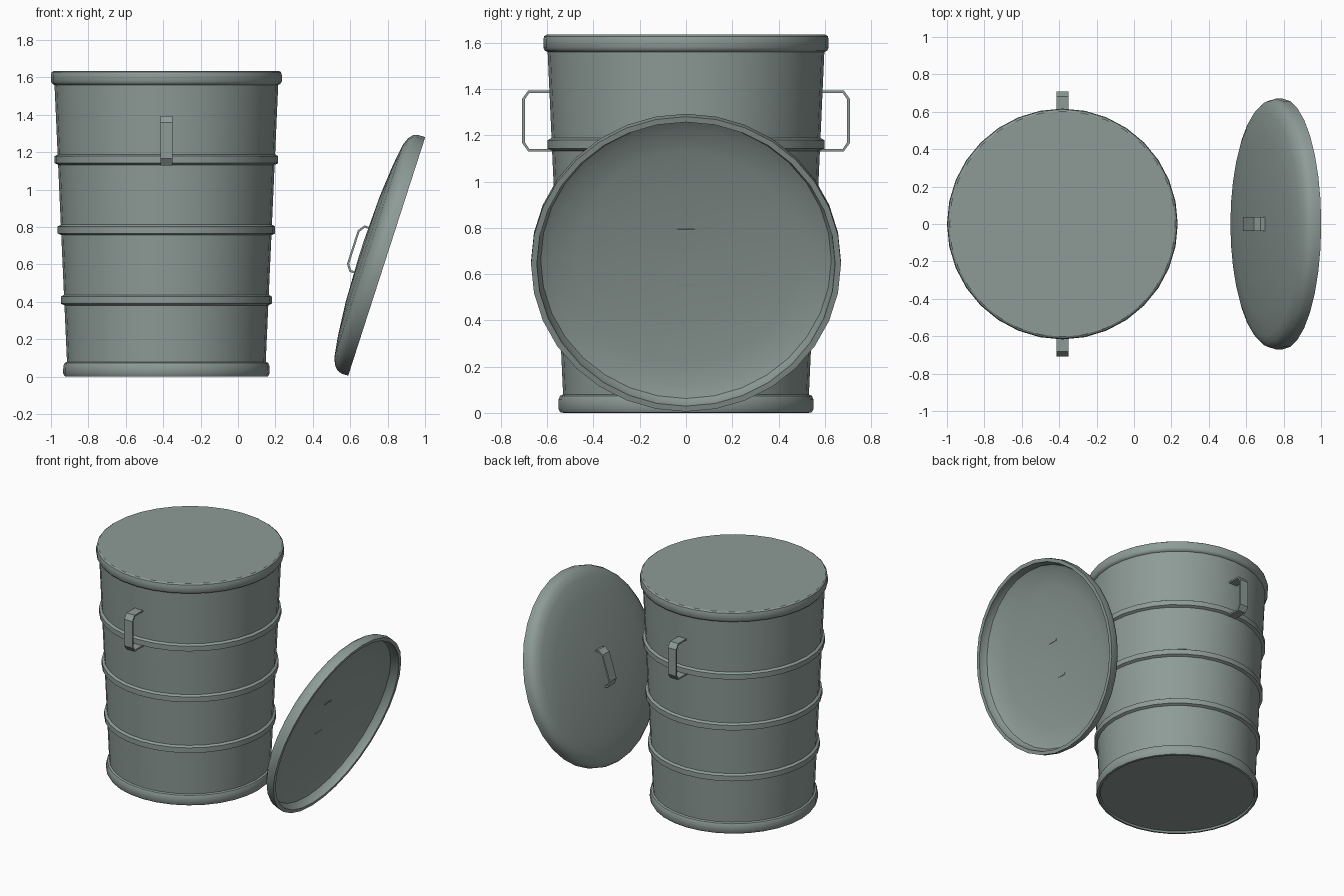
import bpy, bmesh, math
from mathutils import Matrix, Vector

if "Cube" in bpy.data.objects:
    bpy.data.objects.remove(bpy.data.objects["Cube"])

SIDES = 32
CAN_X = -0.383

steel = bpy.data.materials.new("dark_steel")
steel.diffuse_color = (0.27, 0.33, 0.31, 1)
steel.use_nodes = True
steel.node_tree.nodes["Principled BSDF"].inputs["Base Color"].default_value = steel.diffuse_color


def make_object(name, bm, matrix, angle=35):
    bmesh.ops.recalc_face_normals(bm, faces=bm.faces)
    mesh = bpy.data.meshes.new(name)
    bm.to_mesh(mesh)
    bm.free()
    mesh.materials.append(steel)
    obj = bpy.data.objects.new(name, mesh)
    bpy.context.collection.objects.link(obj)
    obj.matrix_world = matrix
    bpy.ops.object.select_all(action='DESELECT')
    obj.select_set(True)
    bpy.context.view_layer.objects.active = obj
    bpy.ops.object.shade_smooth_by_angle(angle=math.radians(angle))
    return obj


def lathe(name, profile, matrix):
    """Revolve (radius, height) points about z and cap both ends."""
    bm = bmesh.new()
    rings = []
    for r, z in profile:
        rings.append([bm.verts.new((r * math.cos(2 * math.pi * i / SIDES),
                                    r * math.sin(2 * math.pi * i / SIDES), z))
                      for i in range(SIDES)])
    for a, b in zip(rings, rings[1:]):
        for i in range(SIDES):
            j = (i + 1) % SIDES
            bm.faces.new((a[i], a[j], b[j], b[i]))
    bm.faces.new(rings[0])
    bm.faces.new(rings[-1])
    return make_object(name, bm, matrix)


def strap_handle(name, matrix, width, half, depth, thick=0.011):
    """Bent flat strap with chamfered corners: runs along local x, stands out along local z."""
    c, t = 0.026, thick
    outer = [(-half, 0), (-half, depth - c), (-half + 0.036, depth),
             (half - 0.036, depth), (half, depth - c), (half, 0)]
    # the strap lies crosswise: legs along z, grip along x
    outer = [(-half, 0), (-half, depth - 0.026), (-half + 0.036, depth)]
    k = half - t
    inner = [(-k, 0), (-k, depth - c - t * 0.4), (-half + 0.036 + t * 0.4, depth - t)]
    outer, inner = (p + [(-x, z) for x, z in reversed(p)] for p in (outer, inner))
    bm = bmesh.new()
    sides = []
    for y in (-width / 2, width / 2):
        sides.append([[bm.verts.new((x, y, z)) for x, z in path] for path in (outer, inner)])
    (o0, i0), (o1, i1) = sides
    for a, b in ((o0, o1), (i1, i0), (i0, o0), (o1, i1)):
        for n in range(len(a) - 1):
            bm.faces.new((a[n], a[n + 1], b[n + 1], b[n]))
    for n in (0, -1):
        bm.faces.new((o0[n], o1[n], i1[n], i0[n]))
    return make_object(name, bm, matrix, 20)


def wall(z):
    return 0.531 + (z - 0.07) * 0.045


# can: recessed base, foot ring, tapered wall with raised bands, top rim and flat top
profile = [(0.522, 0.012), (0.528, 0.0), (0.543, 0.002), (0.552, 0.018), (0.551, 0.057),
           (0.544, 0.074), (wall(0.079), 0.079)]
for z in (0.41, 0.785, 1.161):
    r = wall(z)
    profile += [(wall(z - 0.028), z - 0.028), (r + 0.018, z - 0.019),
                (r + 0.018, z + 0.018), (wall(z + 0.028), z + 0.028)]
profile += [(wall(1.56), 1.56), (0.609, 1.565), (0.617, 1.578), (0.617, 1.612),
            (0.613, 1.628), (0.603, 1.635)]
lathe("can_body", profile, Matrix.Translation((CAN_X, 0, 0)))

# side handles
for name, s in (("front_handle", -1), ("back_handle", 1)):
    basis = Matrix(((0, 1, 0), (0, 0, s), (1, 0, 0))).to_4x4()
    place = Matrix.Translation((CAN_X, s * 0.575, 1.262))
    strap_handle(name, place @ basis, 0.065, 0.132, 0.133)

# leaning lid: local z is the dome direction, local x climbs the slope
tilt = math.radians(17.9)
up = Vector((math.sin(tilt), 0, math.cos(tilt)))
out = Vector((-math.cos(tilt), 0, math.sin(tilt)))
basis = Matrix((up, out.cross(up), out)).transposed().to_4x4()
lid_matrix = Matrix.Translation((0.795, 0, 0.643)) @ basis
lid_profile = [(0.04, 0.121), (0.3, 0.112), (0.48, 0.095), (0.58, 0.077), (0.628, 0.055),
               (0.642, 0.03), (0.645, 0.0), (0.67, 0.0), (0.67, 0.04), (0.66, 0.065),
               (0.637, 0.085), (0.597, 0.101), (0.48, 0.118), (0.3, 0.134), (0.04, 0.142)]
lathe("lid", lid_profile, lid_matrix)

# lid handle, its feet just piercing the lid
strap_handle("lid_handle", lid_matrix @ Matrix.Translation((-0.009, 0, 0.114)), 0.075, 0.13, 0.076)
